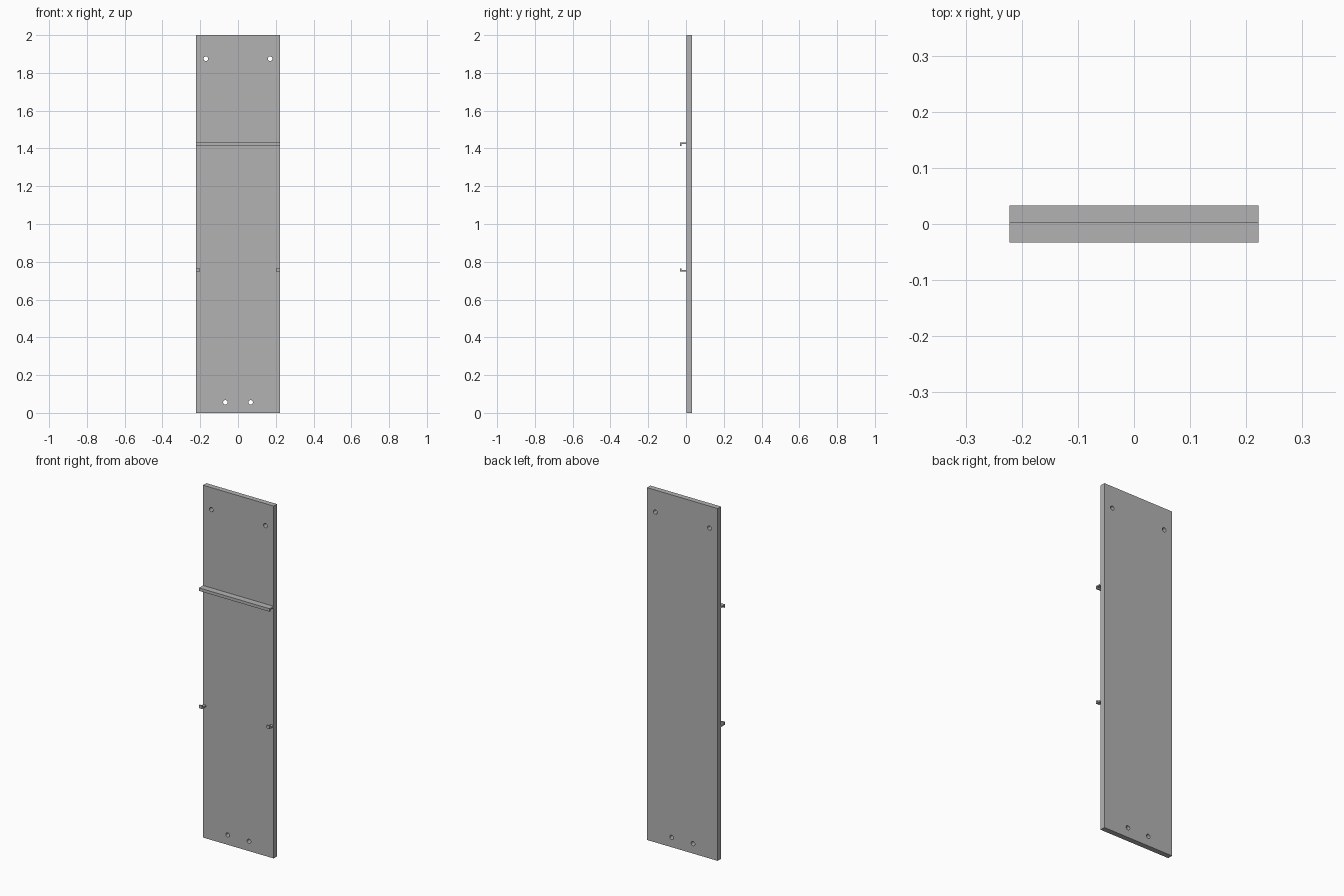
import bpy
import bmesh
from mathutils import Matrix, Vector

cube = bpy.data.objects.get("Cube")
if cube:
    bpy.data.objects.remove(cube, do_unlink=True)

HALF_W, FRONT, BACK, HEIGHT = 0.222, 0.003, 0.033, 2.0

grey = bpy.data.materials.new("plain_grey")
grey.use_nodes = True
colour = (0.45, 0.45, 0.45, 1)
grey.diffuse_color = colour
grey.node_tree.nodes["Principled BSDF"].inputs["Base Color"].default_value = colour


def add_object(name, bm):
    bmesh.ops.recalc_face_normals(bm, faces=bm.faces)
    mesh = bpy.data.meshes.new(name)
    bm.to_mesh(mesh)
    bm.free()
    mesh.materials.append(grey)
    obj = bpy.data.objects.new(name, mesh)
    bpy.context.collection.objects.link(obj)
    return obj


def extrude_profile(name, profile, x0, x1):
    """Sweep a (y, z) outline along x."""
    bm = bmesh.new()
    face = bm.faces.new([bm.verts.new((x0, y, z)) for y, z in profile])
    swept = bmesh.ops.extrude_face_region(bm, geom=[face])["geom"]
    verts = [v for v in swept if isinstance(v, bmesh.types.BMVert)]
    bmesh.ops.translate(bm, verts=verts, vec=Vector((x1 - x0, 0, 0)))
    return add_object(name, bm)


def hook_profile(z, turn, thick=0.008, lip=0.017):
    """L outline: a flange from the panel with a lip turned up (1) or down (-1)."""
    tip = -BACK
    return [(FRONT, z), (tip, z), (tip, z + turn * lip),
            (tip + thick, z + turn * lip), (tip + thick, z + turn * thick),
            (FRONT, z + turn * thick)]


# Flat upright panel
panel = extrude_profile("panel", [(FRONT, 0), (BACK, 0), (BACK, HEIGHT), (FRONT, HEIGHT)],
                        -HALF_W, HALF_W)

# Round screw holes through the panel: wide pair on top, narrow pair below
bm = bmesh.new()
for x, z in ((0.17, 1.875), (0.067, 0.056)):
    for side in (-1, 1):
        place = Matrix.Translation((side * x, 0.018, z)) @ Matrix.Rotation(1.5707963, 4, "X")
        bmesh.ops.create_cone(bm, cap_ends=True, segments=24, radius1=0.012,
                              radius2=0.012, depth=0.1, matrix=place)
cutter = add_object("hole_cutter", bm)
cutter.hide_render = True
cut = panel.modifiers.new("holes", "BOOLEAN")
cut.operation = "DIFFERENCE"
cut.solver = "EXACT"
cut.object = cutter
bpy.context.view_layer.objects.active = panel
bpy.ops.object.modifier_apply(modifier=cut.name)
bpy.data.objects.remove(cutter, do_unlink=True)

# Full-width rail with its lip turned down
extrude_profile("upper_rail", hook_profile(1.431, -1), -HALF_W, HALF_W)

# Small clips at both edges with their lips turned up
for name, side in (("left_clip", 1), ("right_clip", -1)):
    extrude_profile(name, hook_profile(0.748, 1), side * 0.202, side * HALF_W)
